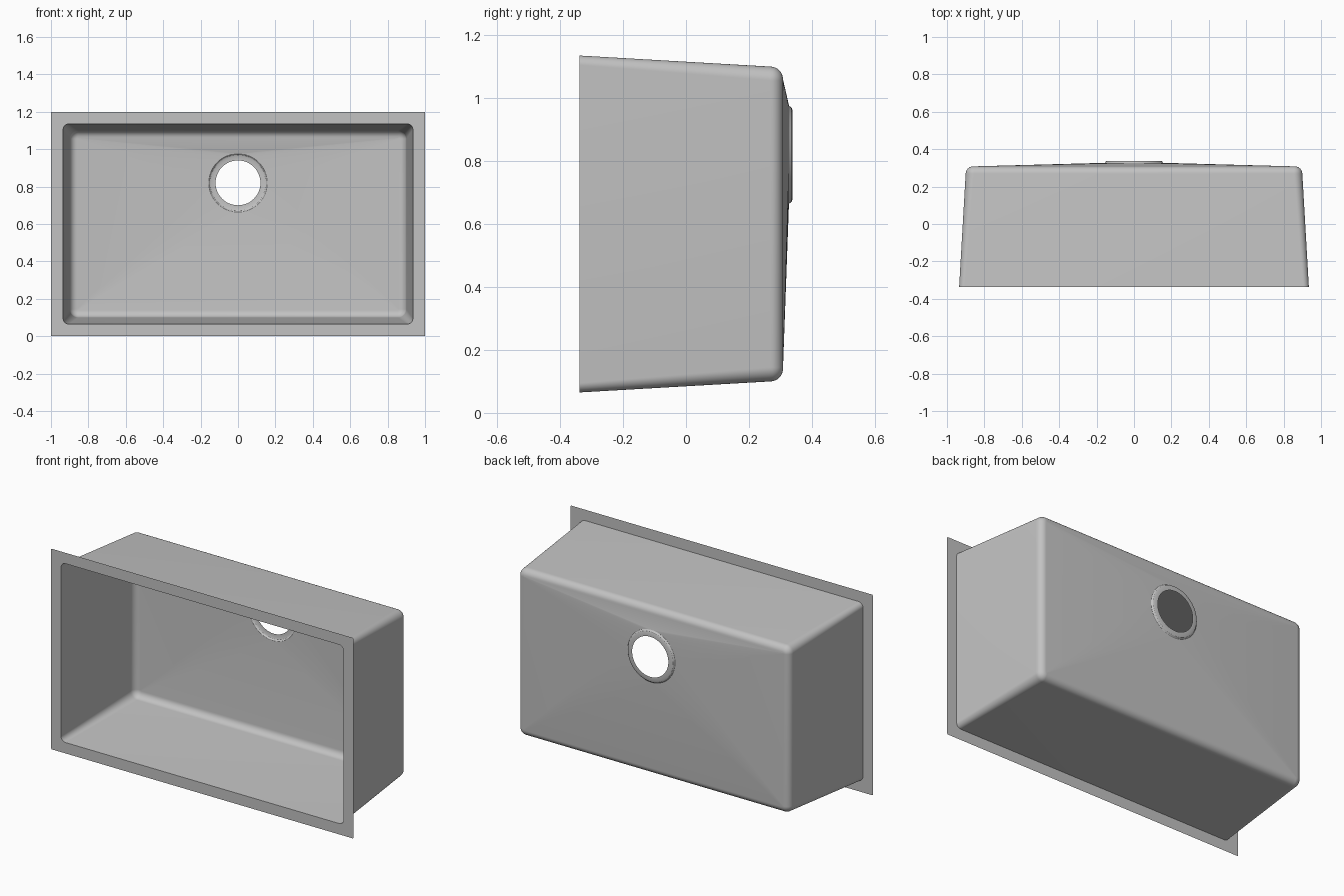
import bpy
import bmesh
from math import sin, cos, pi, radians

cube = bpy.data.objects.get("Cube")
if cube:
    bpy.data.objects.remove(cube, do_unlink=True)

steel = bpy.data.materials.new("brushed_steel_grey")
steel.use_nodes = True
colour = (0.54, 0.54, 0.54, 1)
steel.diffuse_color = colour
steel.node_tree.nodes["Principled BSDF"].inputs["Base Color"].default_value = colour

STEPS = 12      # segments per rounded corner
MID = 0.6       # height of the sink centre
DRAIN = 0.82    # height of the drain centre


def ring(bm, y, half_x, half_z, r, mid=MID):
    """Rounded rectangle facing -y; a circle when both halves equal r."""
    verts = []
    for corner in range(4):
        sx = 1 if corner in (0, 3) else -1
        sz = 1 if corner < 2 else -1
        for i in range(STEPS + 1):
            # a full circle shares its quarter points, so they are welded later
            a = (corner + i / STEPS) * pi / 2
            verts.append(bm.verts.new((sx * (half_x - r) + r * cos(a), y,
                                       mid + sz * (half_z - r) + r * sin(a))))
    return verts


def loft(name, rings):
    """Skin a sheet through successive rings."""
    bm = bmesh.new()
    loops = [ring(bm, *spec) for spec in rings]
    for a, b in zip(loops, loops[1:]):
        for i in range(len(a)):
            j = (i + 1) % len(a)
            bm.faces.new((a[i], a[j], b[j], b[i]))
    bmesh.ops.remove_doubles(bm, verts=bm.verts, dist=0.00001)
    bmesh.ops.recalc_face_normals(bm, faces=bm.faces)
    mesh = bpy.data.meshes.new(name)
    bm.to_mesh(mesh)
    bm.free()
    mesh.materials.append(steel)
    obj = bpy.data.objects.new(name, mesh)
    bpy.context.collection.objects.link(obj)
    bpy.ops.object.select_all(action="DESELECT")
    obj.select_set(True)
    bpy.context.view_layer.objects.active = obj
    bpy.ops.object.shade_smooth_by_angle(angle=radians(30))
    return obj


# Flat mounting flange
loft("flange", [(-0.338, 1, 0.6, 0.006), (-0.338, 0.935, 0.535, 0.03)])

# Tapered walls, filleted edge and floor sloping to the drain
bowl = [(-0.338, 0.935, 0.535, 0.03)]
FILLET = 0.04
for k in range(9):
    a = k / 8 * pi / 2
    inset = FILLET * (1 - cos(a))
    bowl.append((0.268 + FILLET * sin(a), 0.9 - inset, 0.5 - inset,
                 0.045 - inset))
bowl.append((0.327, 0.157, 0.157, 0.157, DRAIN))
loft("bowl", bowl)

# Recessed drain seat around the open hole
loft("drain_seat", [(y, r, r, r, DRAIN) for y, r in (
    (0.327, 0.157), (0.329, 0.154), (0.335, 0.15), (0.338, 0.143),
    (0.338, 0.12))])
